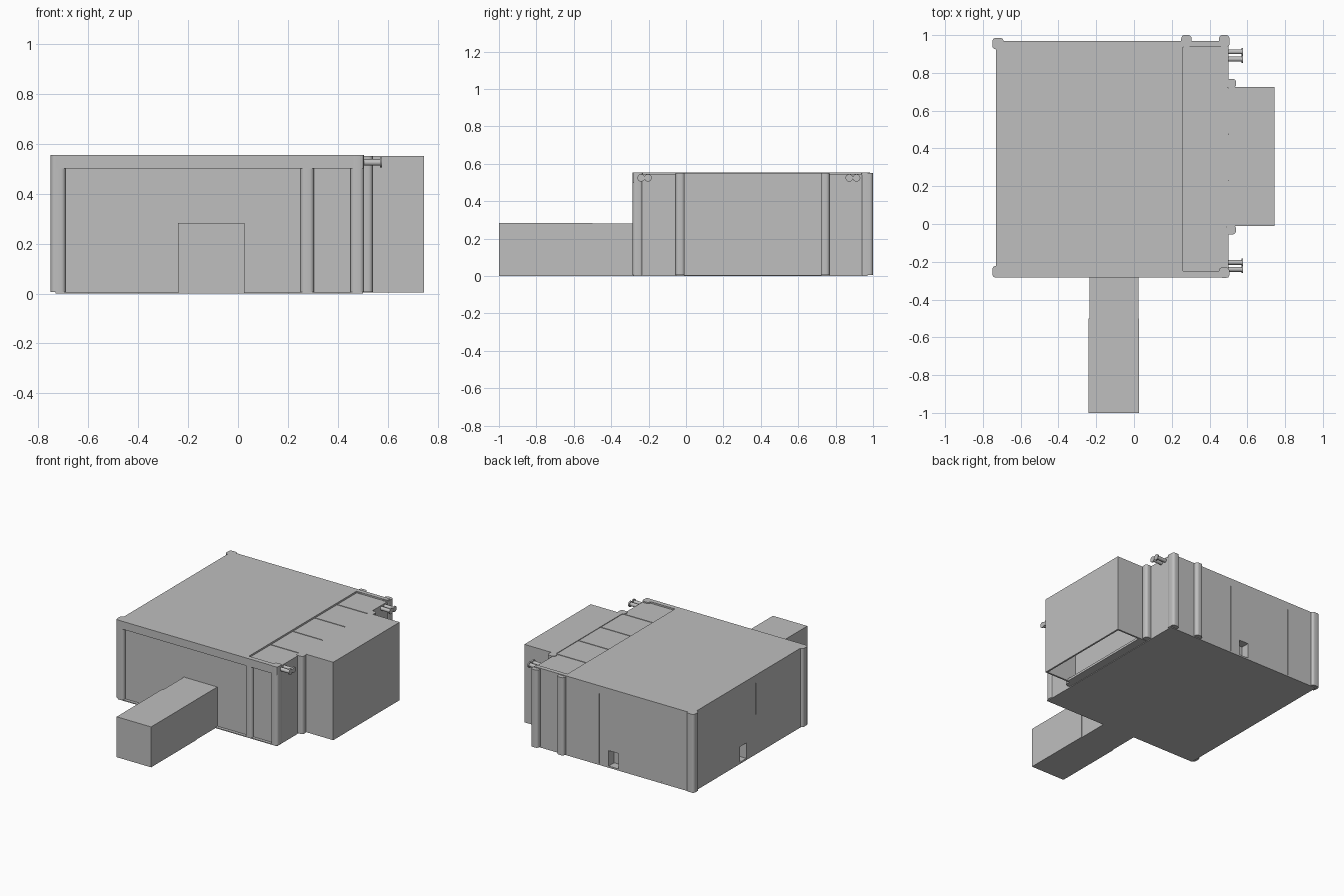
import bpy
import math

cube = bpy.data.objects.get("Cube")
if cube:
    bpy.data.objects.remove(cube, do_unlink=True)

grey = bpy.data.materials.new("plain grey")
grey.use_nodes = True
COLOR = (0.52, 0.52, 0.52, 1)
grey.diffuse_color = COLOR
for node in grey.node_tree.nodes:
    if node.type == 'BSDF_PRINCIPLED':
        node.inputs["Base Color"].default_value = COLOR


def box(name, x, y, z):
    """Box from (min, max) pairs on each axis."""
    bpy.ops.mesh.primitive_cube_add(size=1)
    ob = bpy.context.object
    ob.name = name
    ob.location = [(a + b) / 2 for a, b in (x, y, z)]
    ob.scale = [b - a for a, b in (x, y, z)]
    bpy.ops.object.transform_apply(location=True, scale=True)
    ob.data.materials.append(grey)
    return ob


def rounded_column(name, x, y, z, radius=0.018):
    """Box whose upright edges are rounded."""
    ob = box(name, x, y, z)
    weight = ob.data.attributes.new("bevel_weight_edge", 'FLOAT', 'EDGE')
    for edge in ob.data.edges:
        a, b = (ob.data.vertices[i].co for i in edge.vertices)
        weight.data[edge.index].value = 1.0 if abs(a.z - b.z) > 0.1 else 0.0
    mod = ob.modifiers.new("round edges", 'BEVEL')
    mod.limit_method = 'WEIGHT'
    mod.width = radius
    mod.segments = 5
    bpy.ops.object.modifier_apply(modifier=mod.name)
    bpy.ops.object.shade_smooth_by_angle(angle=math.radians(35))
    return ob


def cut(target, x, y, z):
    """Subtract a box from the target."""
    cutter = box("cutter", x, y, z)
    cutter.hide_render = True
    mod = target.modifiers.new("cut", 'BOOLEAN')
    mod.operation = 'DIFFERENCE'
    mod.solver = 'EXACT'
    mod.object = cutter
    bpy.context.view_layer.objects.active = target
    bpy.ops.object.modifier_apply(modifier=mod.name)
    bpy.data.objects.remove(cutter, do_unlink=True)


def pipe(name, y):
    """Short pipe with a flange, pointing to +x."""
    for part, radius, start, end in (("shaft", 0.013, 0.48, 0.57),
                                     ("flange", 0.02, 0.568, 0.577)):
        bpy.ops.mesh.primitive_cylinder_add(
            vertices=20, radius=radius, depth=end - start,
            location=((start + end) / 2, y, 0.525),
            rotation=(0, math.pi / 2, 0))
        ob = bpy.context.object
        ob.name = name + "_" + part
        ob.data.materials.append(grey)
        bpy.ops.object.shade_smooth_by_angle(angle=math.radians(35))


WEST, EAST, FRONT, BACK, TOP = -0.73, 0.5, -0.283, 0.97, 0.555

# Main hall with two wall niches and panel seams
hall = box("hall_walls", (WEST, EAST), (-0.262, BACK), (0.003, 0.54))
cut(hall, (-0.155, -0.08), (0.91, 1.1), (0.012, 0.12))
cut(hall, (-0.9, -0.67), (0.375, 0.445), (0.012, 0.12))
for x in (-0.49, -0.007):
    cut(hall, (x - 0.002, x + 0.002), (BACK - 0.004, 1.1), (0.01, 0.5))
cut(hall, (-0.9, WEST + 0.004), (0.268, 0.272), (0.28, 0.5))
cut(hall, (-0.232, -0.228), (-0.4, -0.258), (0.28, 0.5))

# Floor, roof and the beam over the front
box("floor_plate", (WEST, EAST), (FRONT, BACK), (0, 0.006))
box("roof_plate", (WEST, 0.26), (FRONT, BACK), (0.538, TOP))
box("front_beam", (WEST, EAST), (FRONT, -0.25), (0.5, TOP))
box("back_roof_rim", (0.26, EAST), (0.94, BACK), (0.538, TOP))

# Recessed roof strip made of separate panels
seams = [-0.25, -0.015, 0.23, 0.475, 0.72, 0.94]
for i, (a, b) in enumerate(zip(seams, seams[1:])):
    box(f"roof_panel_{i + 1}", (0.264, EAST), (a + 0.003, b - 0.003), (0.535, 0.546))

# Rounded columns on the corners and walls
rounded_column("front_right_corner_column", (-0.75, -0.69), (FRONT, -0.222), (0.006, TOP))
rounded_column("back_right_corner_column", (-0.75, -0.69), (0.925, 0.985), (0.006, TOP))
rounded_column("front_left_corner_column", (0.45, 0.505), (-0.285, -0.23), (0.006, TOP))
rounded_column("front_column", (0.25, 0.305), (FRONT, -0.24), (0.006, 0.51))
for name, x in (("inner", 0.25), ("outer", 0.45)):
    rounded_column(f"back_{name}_column", (x, x + 0.055), (0.935, 1.0), (0.006, 0.55))
for name, y in (("front", -0.055), ("back", 0.72)):
    rounded_column(f"side_{name}_column", (0.485, 0.54), (y, y + 0.048), (0.006, 0.55))

# Side annex: an open-bottomed shell with a sill against the hall
AX, AF, AB = 0.745, -0.01, 0.725
box("annex_side_wall", (AX - 0.012, AX), (AF, AB), (0.004, 0.55))
box("annex_front_wall", (EAST, AX), (AF, AF + 0.012), (0.004, 0.55))
box("annex_back_wall", (EAST, AX), (AB - 0.012, AB), (0.004, 0.55))
box("annex_roof", (EAST, AX), (AF, AB), (0.538, 0.55))
box("annex_sill", (EAST, 0.56), (AF, AB), (0.004, 0.02))

# Low entrance corridor in two sections
box("corridor_inner", (-0.235, 0.023), (-0.503, -0.25), (0, 0.28))
box("corridor_outer", (-0.24, 0.027), (-1.0, -0.5), (0, 0.283))

# Paired pipes near the roof
for name, ys in (("front", (-0.24, -0.203)), ("back", (0.873, 0.912))):
    for i, y in enumerate(ys):
        pipe(f"{name}_pipe_{i + 1}", y)
